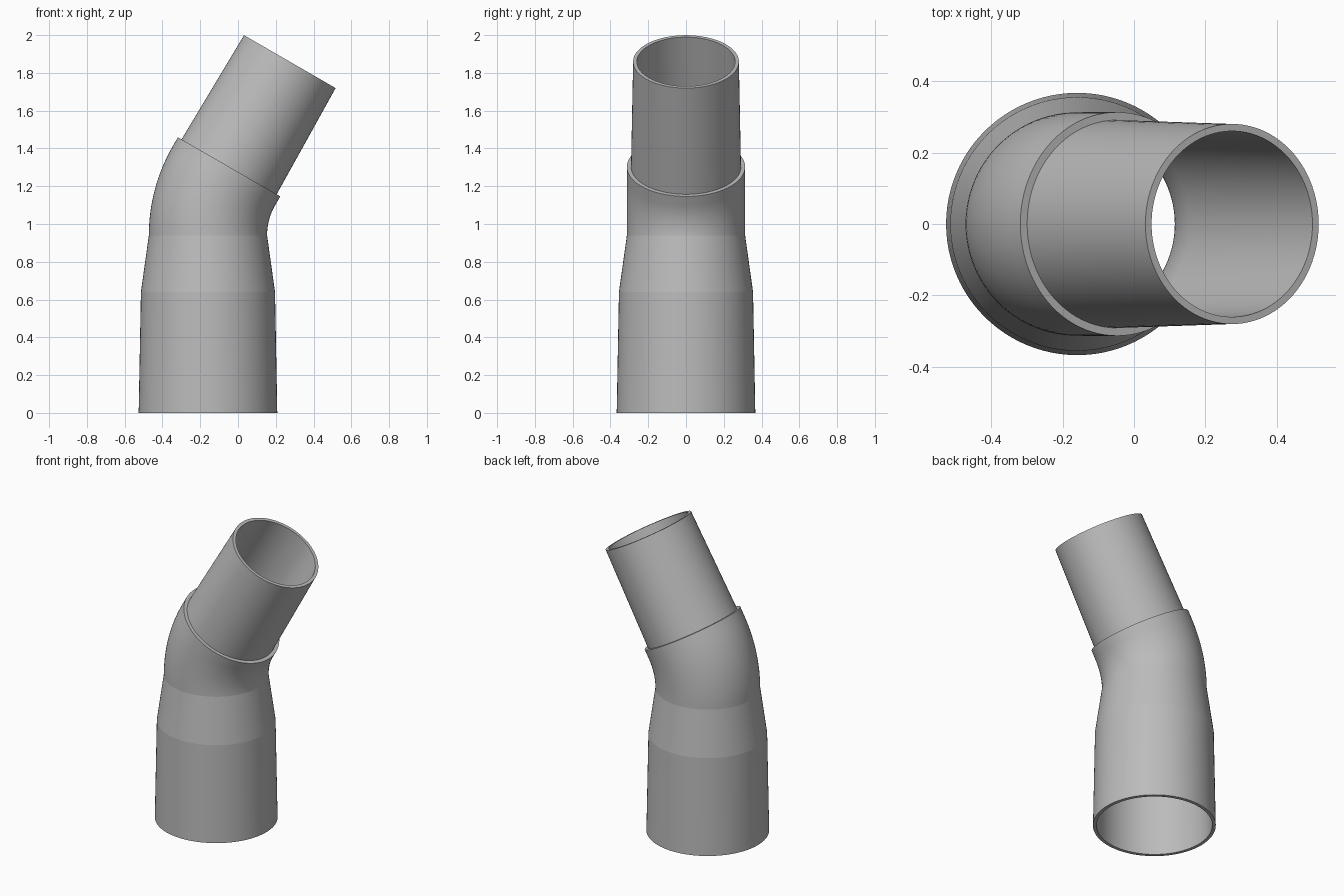
import bpy, bmesh, math
from mathutils import Vector, Matrix

if "Cube" in bpy.data.objects:
    bpy.data.objects.remove(bpy.data.objects["Cube"], do_unlink=True)

SIDES = 96
BASE_X = -0.159
BEND_START, BEND_RADIUS, BEND_ANGLE = 0.94, 0.63, math.radians(30)
BEND_STEPS = 16

mat = bpy.data.materials.new("pipe grey")
mat.use_nodes = True
grey = (0.5, 0.5, 0.5, 1)
mat.diffuse_color = grey
mat.node_tree.nodes["Principled BSDF"].inputs["Base Color"].default_value = grey


def station(s):
    """Centre and tilt of the pipe axis at arc length s from the floor."""
    arc = BEND_RADIUS * BEND_ANGLE
    a = min(max((s - BEND_START) / BEND_RADIUS, 0), BEND_ANGLE)
    centre = Vector((BASE_X + BEND_RADIUS * (1 - math.cos(a)), 0,
                     min(s, BEND_START) + BEND_RADIUS * math.sin(a)))
    past = max(s - BEND_START - arc, 0)
    return centre + past * Vector((math.sin(a), 0, math.cos(a))), a


def add_ring(bm, s, radius):
    centre, tilt = station(s)
    turn = Matrix.Rotation(tilt, 3, 'Y')
    ring = []
    for i in range(SIDES):
        t = math.tau * i / SIDES
        ring.append(bm.verts.new(
            centre + turn @ Vector((radius * math.cos(t), radius * math.sin(t), 0))))
    return ring


# Distances along the pipe axis
bend_end = BEND_START + BEND_RADIUS * BEND_ANGLE
collar = bend_end + 0.055
tip = collar + 0.643
bend = [BEND_START + (bend_end - BEND_START) * i / BEND_STEPS
        for i in range(1, BEND_STEPS + 1)]

# Closed wall section: (axis distance, radius, sharp edge)
outside = [(0, 0.367, True), (0.64, 0.355, True), (BEND_START, 0.313, True)]
outside += [(s, 0.313, False) for s in bend]
outside += [(collar, 0.313, True), (collar, 0.291, True), (tip, 0.28, True)]
inside = [(tip, 0.26, True), (collar, 0.271, False)]
inside += [(s, 0.273, False) for s in reversed(bend)]
inside += [(BEND_START, 0.274, True), (0.64, 0.334, True), (0, 0.346, True)]
section = outside + inside

# Sweep the wall section around the bent axis
bm = bmesh.new()
rings = [add_ring(bm, s, r) for s, r, _ in section]
for k, ring in enumerate(rings):
    following = rings[(k + 1) % len(rings)]
    for i in range(SIDES):
        j = (i + 1) % SIDES
        bm.faces.new((ring[i], ring[j], following[j], following[i])).smooth = True
for ring, (_, _, sharp) in zip(rings, section):
    for i in range(SIDES):
        bm.edges.get((ring[i], ring[(i + 1) % SIDES])).smooth = not sharp
bmesh.ops.recalc_face_normals(bm, faces=bm.faces)

mesh = bpy.data.meshes.new("reducing_pipe_elbow")
bm.to_mesh(mesh)
bm.free()
mesh.materials.append(mat)
pipe = bpy.data.objects.new("reducing_pipe_elbow", mesh)
bpy.context.collection.objects.link(pipe)
